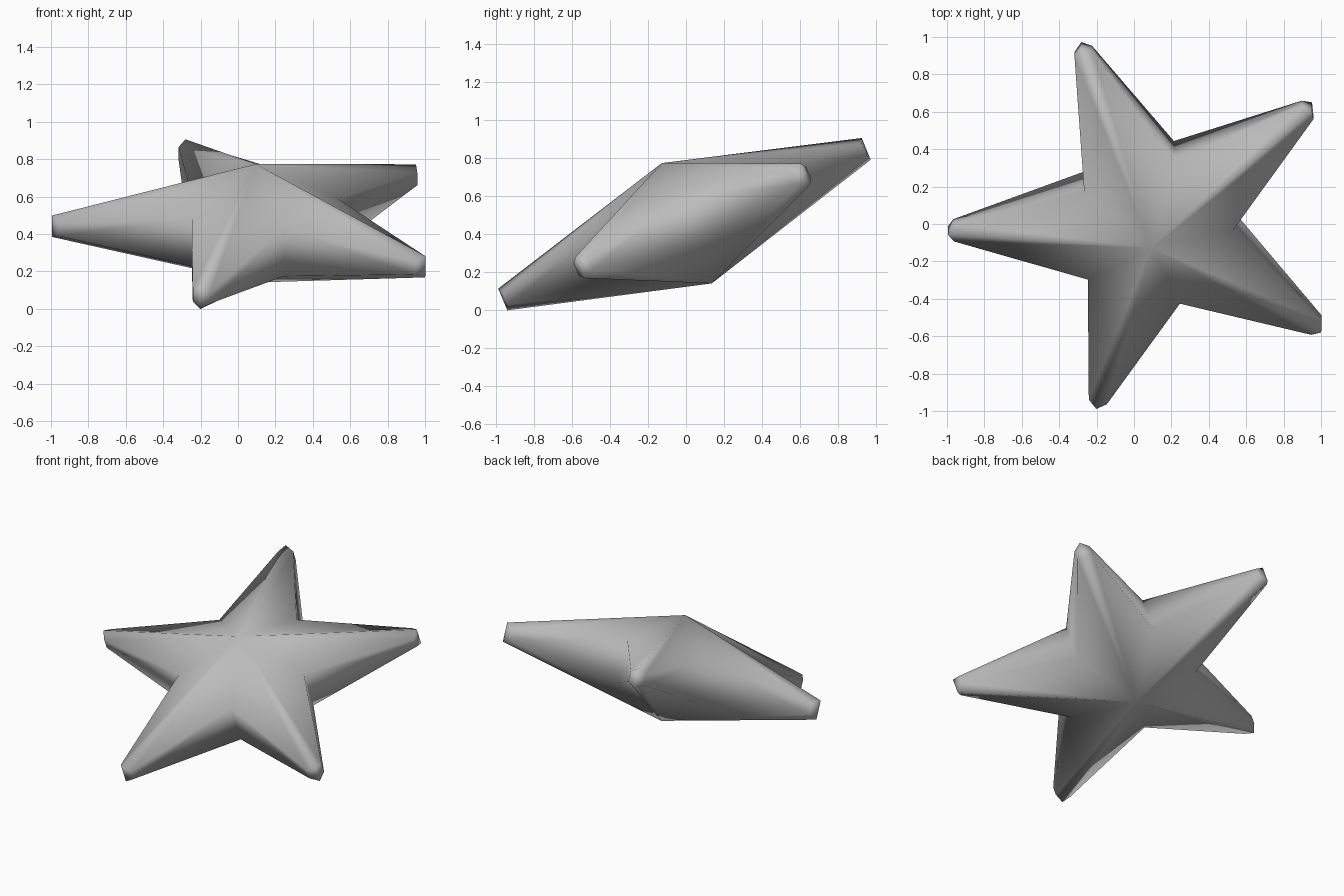
import bpy, bmesh, math
from mathutils import Matrix, Vector

old = bpy.data.objects.get("Cube")
if old:
    bpy.data.objects.remove(old, do_unlink=True)

ARMS = 5
START = math.radians(38.2)
TILT = math.radians(22.5)
CENTRE = Vector((0.095, 0.004, 0.457))
APEX = 0.343                       # half thickness in the middle
TIP_R, TIP_H = 1.09, 0.062         # blunt end of each arm
SIDE_R, SIDE_W, SIDE_H = 1.06, 0.05, 0.035
NOTCH_R, NOTCH_H = 0.435, 0.138    # valley between two arms

grey = bpy.data.materials.new("Grey")
grey.use_nodes = True
colour = (0.5, 0.5, 0.5, 1)
grey.diffuse_color = colour
grey.node_tree.nodes["Principled BSDF"].inputs["Base Color"].default_value = colour

bm = bmesh.new()


def pair(angle, r, w, h):
    """Top and bottom vertex at distance r along an arm, w to its side."""
    turn = Matrix.Rotation(angle, 3, 'Z')
    return [bm.verts.new(turn @ Vector((r, w, s * h))) for s in (1, -1)]


apex = pair(0, 0, 0, APEX)
step = math.tau / ARMS
notches = [pair(START + (i - 0.5) * step, NOTCH_R, 0, NOTCH_H) for i in range(ARMS)]

# Each arm: sloping halves above and below, side walls and a blunt tip
for i in range(ARMS):
    a = START + i * step
    tip = pair(a, TIP_R, 0, TIP_H)
    for sign, notch in ((-1, notches[i]), (1, notches[(i + 1) % ARMS])):
        side = pair(a, SIDE_R, sign * SIDE_W, SIDE_H)
        for k in (0, 1):
            bm.faces.new((apex[k], notch[k], side[k], tip[k]))
        bm.faces.new((notch[0], notch[1], side[1], side[0]))
        bm.faces.new((side[0], side[1], tip[1], tip[0]))

bmesh.ops.recalc_face_normals(bm, faces=bm.faces)
bm.transform(Matrix.Translation(CENTRE) @ Matrix.Rotation(TILT, 4, 'X'))
for f in bm.faces:
    f.smooth = True

mesh = bpy.data.meshes.new("star")
bm.to_mesh(mesh)
bm.free()
mesh.materials.append(grey)
star = bpy.data.objects.new("star", mesh)
bpy.context.collection.objects.link(star)
